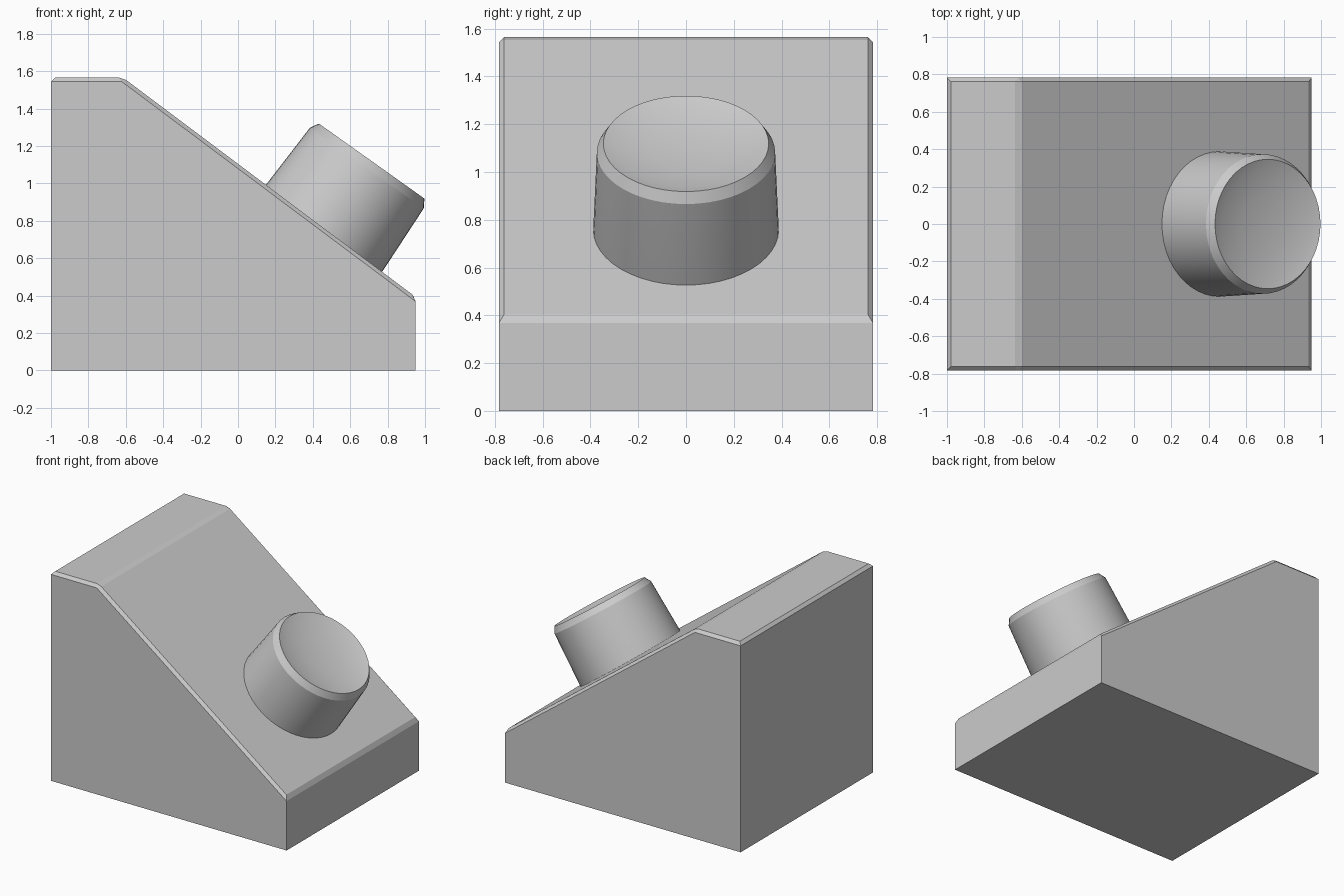
import bpy, bmesh, math
from mathutils import Matrix

if "Cube" in bpy.data.objects:
    bpy.data.objects.remove(bpy.data.objects["Cube"])


def finish(bm, name, smooth=None):
    bmesh.ops.recalc_face_normals(bm, faces=bm.faces)
    mesh = bpy.data.meshes.new(name)
    bm.to_mesh(mesh)
    bm.free()
    obj = bpy.data.objects.new(name, mesh)
    bpy.context.collection.objects.link(obj)
    if smooth:
        bpy.ops.object.select_all(action='DESELECT')
        obj.select_set(True)
        bpy.context.view_layer.objects.active = obj
        bpy.ops.object.shade_smooth_by_angle(angle=math.radians(smooth))
    return obj


# Sloped housing: side profile extruded across the width, top edges chamfered
HALF_W = 0.782
profile = [(-1, 0), (0.95, 0), (0.95, 0.392), (-0.615, 1.565), (-1, 1.565)]
bm = bmesh.new()
face = bm.faces.new([bm.verts.new((x, -HALF_W, z)) for x, z in profile])
ext = bmesh.ops.extrude_face_region(bm, geom=[face])
bmesh.ops.translate(bm, vec=(0, 2 * HALF_W, 0),
                    verts=[v for v in ext['geom'] if isinstance(v, bmesh.types.BMVert)])
bmesh.ops.recalc_face_normals(bm, faces=bm.faces)
bm.normal_update()
upper = [f for f in bm.faces if f.normal.z > 0.5]
edges = list({e for f in upper for e in f.edges})
bmesh.ops.bevel(bm, geom=edges, offset=0.021, offset_type='OFFSET',
                segments=1, affect='EDGES', profile=0.5)
finish(bm, "sloped_housing")

# Round button: tapered drum, chamfered rim and shallow dished top
SEGS = 48
TOP = 0.435
# (radius, height along axis, half-step twist)
rings = [(0.388, -0.04, 0), (0.388, 0.0, 0), (0.373, TOP - 0.045, 0),
         (0.346, TOP, 0), (0.29, TOP - 0.017, 1), (0.15, TOP - 0.036, 1)]
bm = bmesh.new()
loops = []
for r, h, twist in rings:
    loops.append([bm.verts.new((r * math.cos(a), r * math.sin(a), h))
                  for a in (2 * math.pi * (i + 0.5 * twist) / SEGS for i in range(SEGS))])
for k in range(len(loops) - 1):
    lo, hi = loops[k], loops[k + 1]
    for i in range(SEGS):
        j = (i + 1) % SEGS
        if rings[k][2] == rings[k + 1][2]:
            bm.faces.new((lo[i], lo[j], hi[j], hi[i]))
        else:  # zigzag band around the dish
            bm.faces.new((lo[i], lo[j], hi[i]))
            bm.faces.new((lo[j], hi[j], hi[i]))
bm.faces.new(loops[0])
centre = bm.verts.new((0, 0, TOP - 0.042))
for i in range(SEGS):
    bm.faces.new((loops[-1][i], loops[-1][(i + 1) % SEGS], centre))
bm.transform(Matrix.Translation((0.463, 0, 0.764)) @ Matrix.Rotation(math.radians(35.4), 4, 'Y'))
finish(bm, "round_button", smooth=25)
